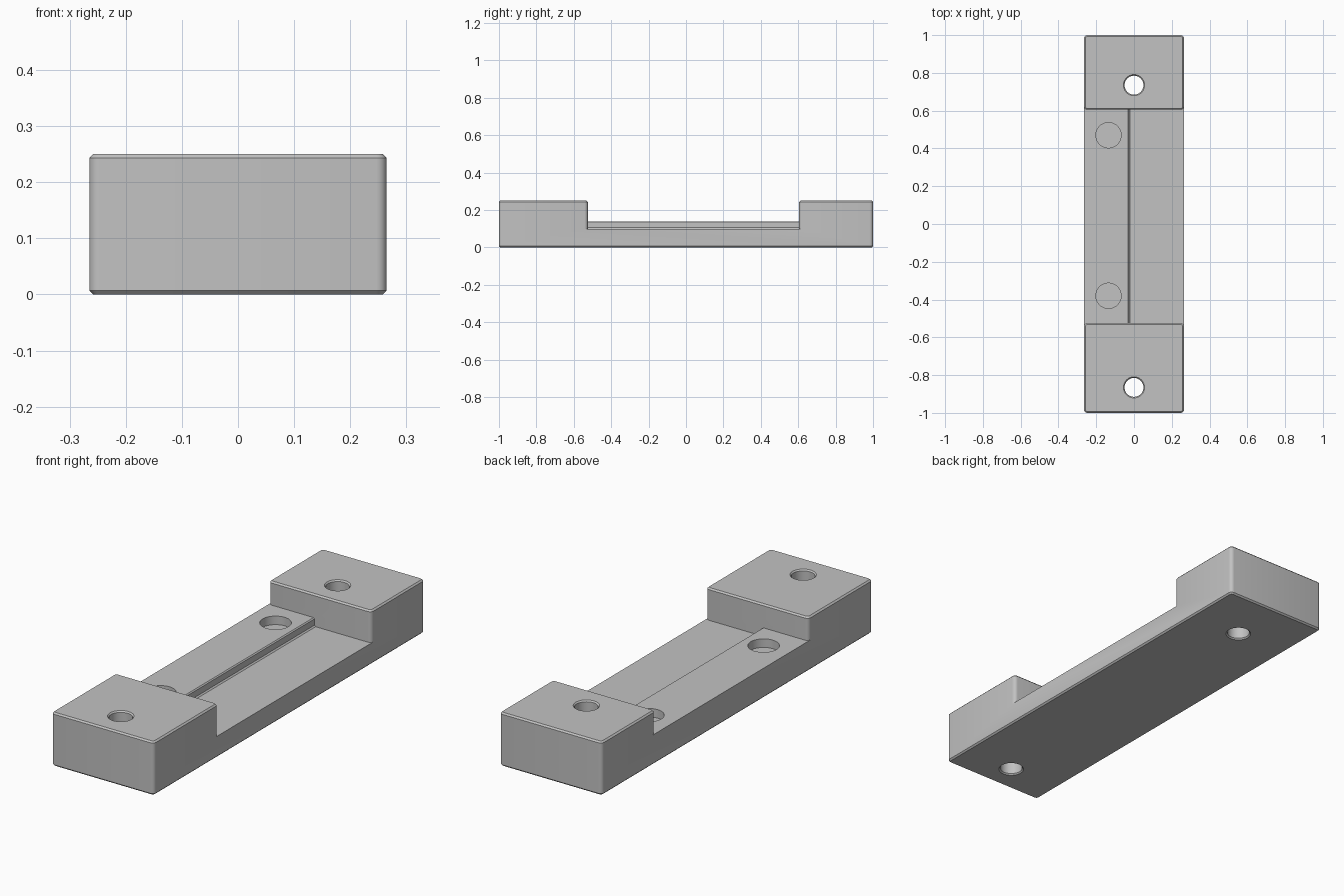
import bpy, bmesh, math

if "Cube" in bpy.data.objects:
    bpy.data.objects.remove(bpy.data.objects["Cube"], do_unlink=True)

W = 0.265            # half width
FLOOR, LEDGE, TOP = 0.10, 0.14, 0.25
FRONT_WALL, BACK_WALL = -0.525, 0.605
ROUND, RIM = 0.018, 0.007

grey = bpy.data.materials.new("machined grey")
grey.use_nodes = True
colour = (0.54, 0.54, 0.54, 1)
grey.diffuse_color = colour
grey.node_tree.nodes["Principled BSDF"].inputs["Base Color"].default_value = colour


def finish(bm, name):
    bmesh.ops.recalc_face_normals(bm, faces=bm.faces)
    mesh = bpy.data.meshes.new(name)
    bm.to_mesh(mesh)
    bm.free()
    mesh.materials.append(grey)
    ob = bpy.data.objects.new(name, mesh)
    bpy.context.collection.objects.link(ob)
    return ob


def rounded_block(name, y0, y1, z0, z1, rim_z):
    """Block with rounded upright corners and one chamfered rim."""
    bm = bmesh.new()
    bmesh.ops.create_cube(bm, size=1)
    for v in bm.verts:
        v.co = (v.co.x * 2 * W, y0 if v.co.y < 0 else y1, z0 if v.co.z < 0 else z1)
    upright = [e for e in bm.edges if abs(e.verts[0].co.z - e.verts[1].co.z) > 0.01]
    bmesh.ops.bevel(bm, geom=upright, offset=ROUND, segments=5, profile=0.5, affect='EDGES')
    rim = [e for e in bm.edges if all(abs(v.co.z - rim_z) < 1e-5 for v in e.verts)]
    bmesh.ops.bevel(bm, geom=rim, offset=RIM, segments=1, affect='EDGES')
    return finish(bm, name)


def extrude_y(name, profile, y0, y1):
    bm = bmesh.new()
    face = bm.faces.new([bm.verts.new((x, y0, z)) for x, z in profile])
    out = bmesh.ops.extrude_face_region(bm, geom=[face])["geom"]
    for v in out:
        if isinstance(v, bmesh.types.BMVert):
            v.co.y = y1
    return finish(bm, name)


def turned_cutter(x, y, profile, sides=40):
    """Stack of rings given as (radius, height)."""
    bm = bmesh.new()
    rings = [[bm.verts.new((x + r * math.cos(a), y + r * math.sin(a), z))
              for a in (math.tau * i / sides for i in range(sides))] for r, z in profile]
    for low, high in zip(rings, rings[1:]):
        for i in range(sides):
            j = (i + 1) % sides
            bm.faces.new((low[i], low[j], high[j], high[i]))
    bm.faces.new(rings[0])
    bm.faces.new(rings[-1])
    return finish(bm, "hole_cutter")


def combine(target, other, operation):
    mod = target.modifiers.new("combine", 'BOOLEAN')
    mod.operation, mod.object, mod.solver = operation, other, 'EXACT'
    bpy.context.view_layer.objects.active = target
    bpy.ops.object.modifier_apply(modifier=mod.name)
    bpy.data.objects.remove(other, do_unlink=True)


# Base slab and the two raised ends
body = rounded_block("mounting_bracket", -1, 1, 0, FLOOR, 0)
front_end = rounded_block("front_end", -1, FRONT_WALL, FLOOR, TOP, TOP)
back_end = rounded_block("back_end", BACK_WALL, 1, FLOOR, TOP, TOP)

# Ledge along the right side, with eased edges towards the pocket
ledge = extrude_y("ledge", [(-W, FLOOR), (-0.022, FLOOR), (-0.028, FLOOR + 0.006),
                            (-0.028, LEDGE - 0.005), (-0.033, LEDGE), (-W, LEDGE)],
                  FRONT_WALL - ROUND, BACK_WALL + ROUND)

# Shallow round seats in the ledge
for y in (-0.38, 0.47):
    combine(ledge, turned_cutter(-0.135, y, [(0.067, FLOOR - 0.05), (0.067, LEDGE + 0.05)]),
            'DIFFERENCE')

for part in (front_end, back_end, ledge):
    combine(body, part, 'UNION')

# Screw holes through the ends, flared at both mouths
for y in (-0.865, 0.735):
    combine(body, turned_cutter(0, y, [(0.06, -0.004), (0.05, 0.006),
                                       (0.05, TOP - 0.006), (0.06, TOP + 0.004)]),
            'DIFFERENCE')

# Tidy flat seams and shade
bm = bmesh.new()
bm.from_mesh(body.data)
bmesh.ops.remove_doubles(bm, verts=bm.verts, dist=1e-5)
bmesh.ops.dissolve_limit(bm, angle_limit=math.radians(0.5), verts=bm.verts, edges=bm.edges)
bm.to_mesh(body.data)
bm.free()
bpy.ops.object.select_all(action='DESELECT')
body.select_set(True)
bpy.context.view_layer.objects.active = body
bpy.ops.object.shade_smooth_by_angle(angle=math.radians(30))
